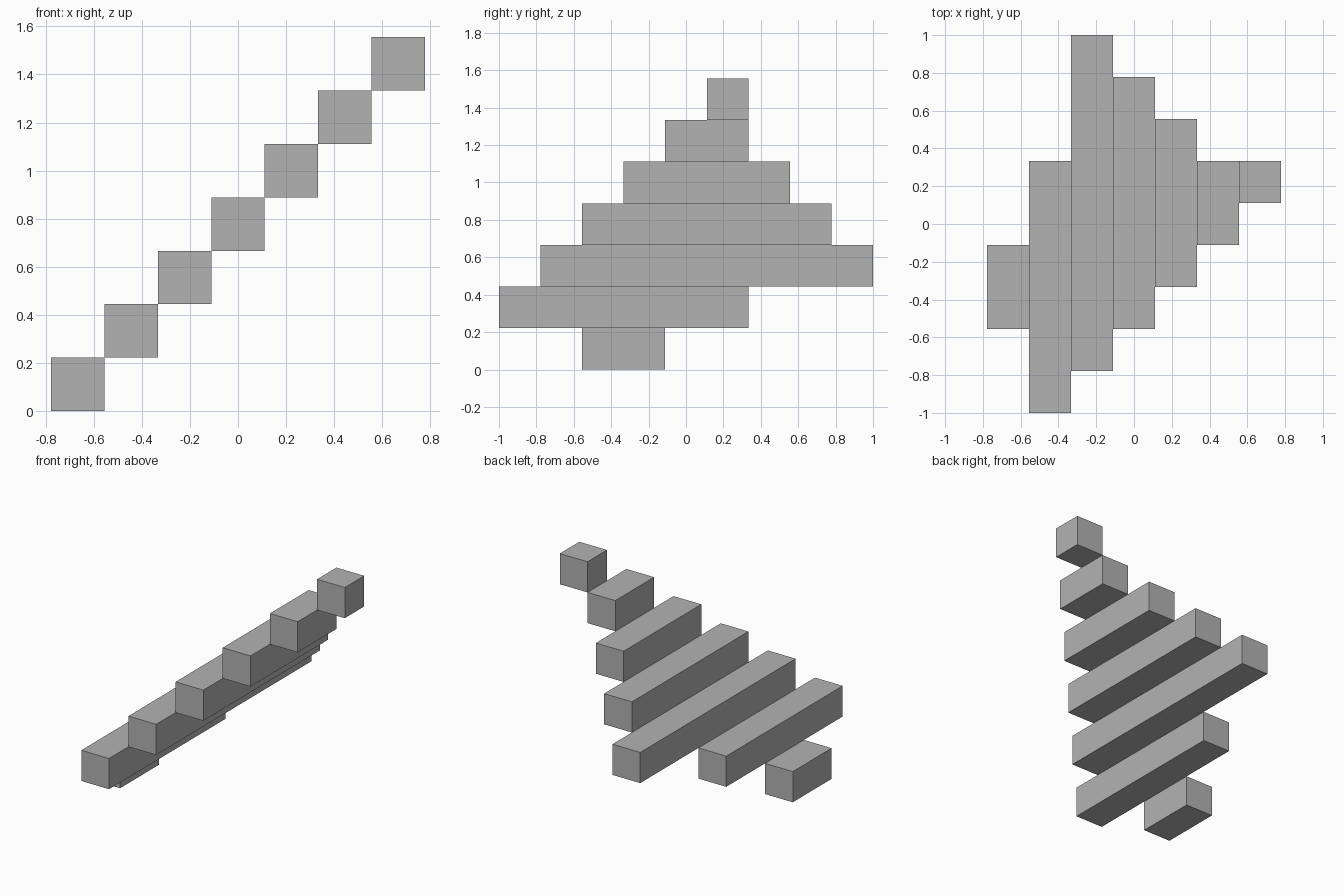
import bpy

cube = bpy.data.objects.get("Cube")
if cube:
    bpy.data.objects.remove(cube, do_unlink=True)

UNIT = 2 / 9  # side of one block

# Single grey colour
grey = bpy.data.materials.new("light_grey")
grey.use_nodes = True
colour = (0.45, 0.45, 0.45, 1)
grey.diffuse_color = colour
bsdf = next(n for n in grey.node_tree.nodes if n.type == "BSDF_PRINCIPLED")
bsdf.inputs["Base Color"].default_value = colour


def add_bar(step, front, back):
    """A square bar on the given stair step, spanning front..back in units."""
    bpy.ops.mesh.primitive_cube_add(
        size=1,
        location=((step - 3) * UNIT, (front + back) / 2 * UNIT, (step + 0.5) * UNIT))
    bar = bpy.context.object
    bar.name = f"stair_bar_{step + 1}"
    bar.scale = (UNIT, (back - front) * UNIT, UNIT)
    bpy.ops.object.transform_apply(location=False, rotation=False, scale=True)
    bar.data.materials.append(grey)


# Bars climb diagonally from right to left, one step each
spans = [(-2.5, -0.5), (-4.5, 1.5), (-3.5, 4.5), (-2.5, 3.5),
         (-1.5, 2.5), (-0.5, 1.5), (0.5, 1.5)]
for step, (front, back) in enumerate(spans):
    add_bar(step, front, back)
